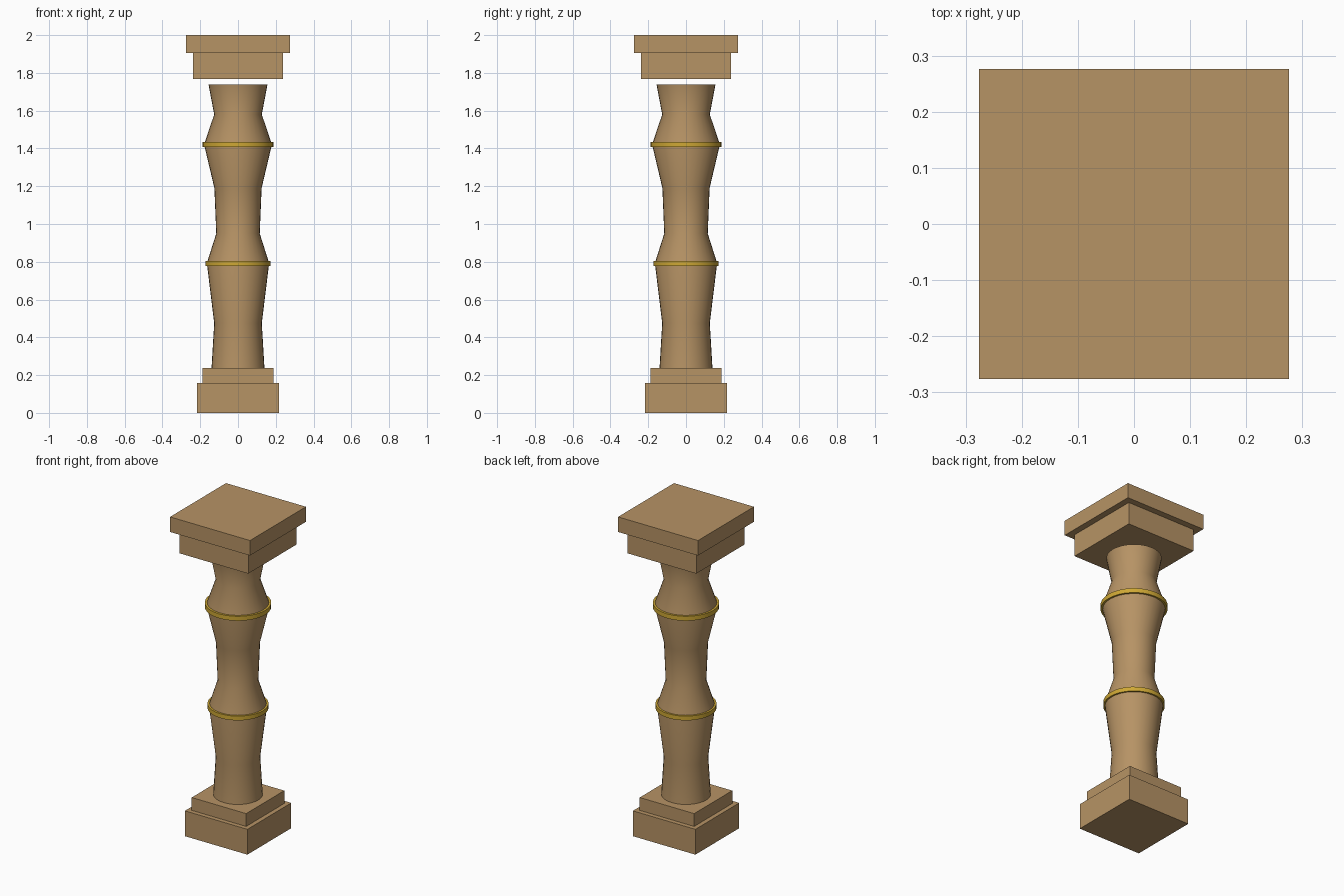
import bpy, bmesh, math

if "Cube" in bpy.data.objects:
    bpy.data.objects.remove(bpy.data.objects["Cube"])

SIDES = 32


def material(name, rgb):
    m = bpy.data.materials.new(name)
    m.diffuse_color = (*rgb, 1.0)
    m.use_nodes = True
    m.node_tree.nodes["Principled BSDF"].inputs["Base Color"].default_value = m.diffuse_color
    return m


stone = material("tan_stone", (0.47, 0.292, 0.13))
gold = material("gold", (0.62, 0.39, 0.035))


def add_object(name, bm, mat):
    bmesh.ops.recalc_face_normals(bm, faces=bm.faces)
    mesh = bpy.data.meshes.new(name)
    bm.to_mesh(mesh)
    bm.free()
    mesh.materials.append(mat)
    ob = bpy.data.objects.new(name, mesh)
    bpy.context.collection.objects.link(ob)
    return ob


def slab(name, half, z0, z1, mat):
    """Square block from z0 to z1."""
    bm = bmesh.new()
    bmesh.ops.create_cube(bm, size=1)
    bmesh.ops.scale(bm, vec=(2 * half, 2 * half, z1 - z0), verts=bm.verts)
    bmesh.ops.translate(bm, vec=(0, 0, (z0 + z1) / 2), verts=bm.verts)
    return add_object(name, bm, mat)


def lathe(name, profile, mat, closed=False):
    """Revolve (radius, z) points around z; closed makes a ring, otherwise ends are capped."""
    bm = bmesh.new()
    loops = [[bm.verts.new((r * math.cos(2 * math.pi * i / SIDES),
                            r * math.sin(2 * math.pi * i / SIDES), z))
              for i in range(SIDES)] for r, z in profile]
    pairs = list(zip(loops, loops[1:]))
    if closed:
        pairs.append((loops[-1], loops[0]))
    else:
        bm.faces.new(loops[0])
        bm.faces.new(loops[-1])
    for a, b in pairs:
        for i in range(SIDES):
            j = (i + 1) % SIDES
            bm.faces.new((a[i], a[j], b[j], b[i]))
    ob = add_object(name, bm, mat)
    bpy.ops.object.select_all(action='DESELECT')
    ob.select_set(True)
    bpy.context.view_layer.objects.active = ob
    bpy.ops.object.shade_smooth_by_angle(angle=math.radians(35))
    return ob


# Stepped square base
slab("base_plinth", 0.216, 0.0, 0.158, stone)
slab("base_step", 0.188, 0.158, 0.238, stone)

# Turned shaft with two bulges, stopping just short of the capital
lathe("shaft", [(0.140, 0.238), (0.126, 0.475), (0.164, 0.785), (0.161, 0.805),
                (0.115, 0.950), (0.125, 1.190), (0.177, 1.410), (0.175, 1.434),
                (0.126, 1.580), (0.156, 1.738)], stone)

# Gold bands around the bulges
for name, r, z0, z1 in (("lower_band", 0.173, 0.778, 0.805),
                        ("upper_band", 0.188, 1.407, 1.435)):
    lathe(name, [(r - 0.02, z0), (r, z0), (r, z1), (r - 0.02, z1)], gold, closed=True)

# Stepped square capital
slab("capital_step", 0.237, 1.768, 1.906, stone)
slab("capital_top", 0.276, 1.906, 2.0, stone)
